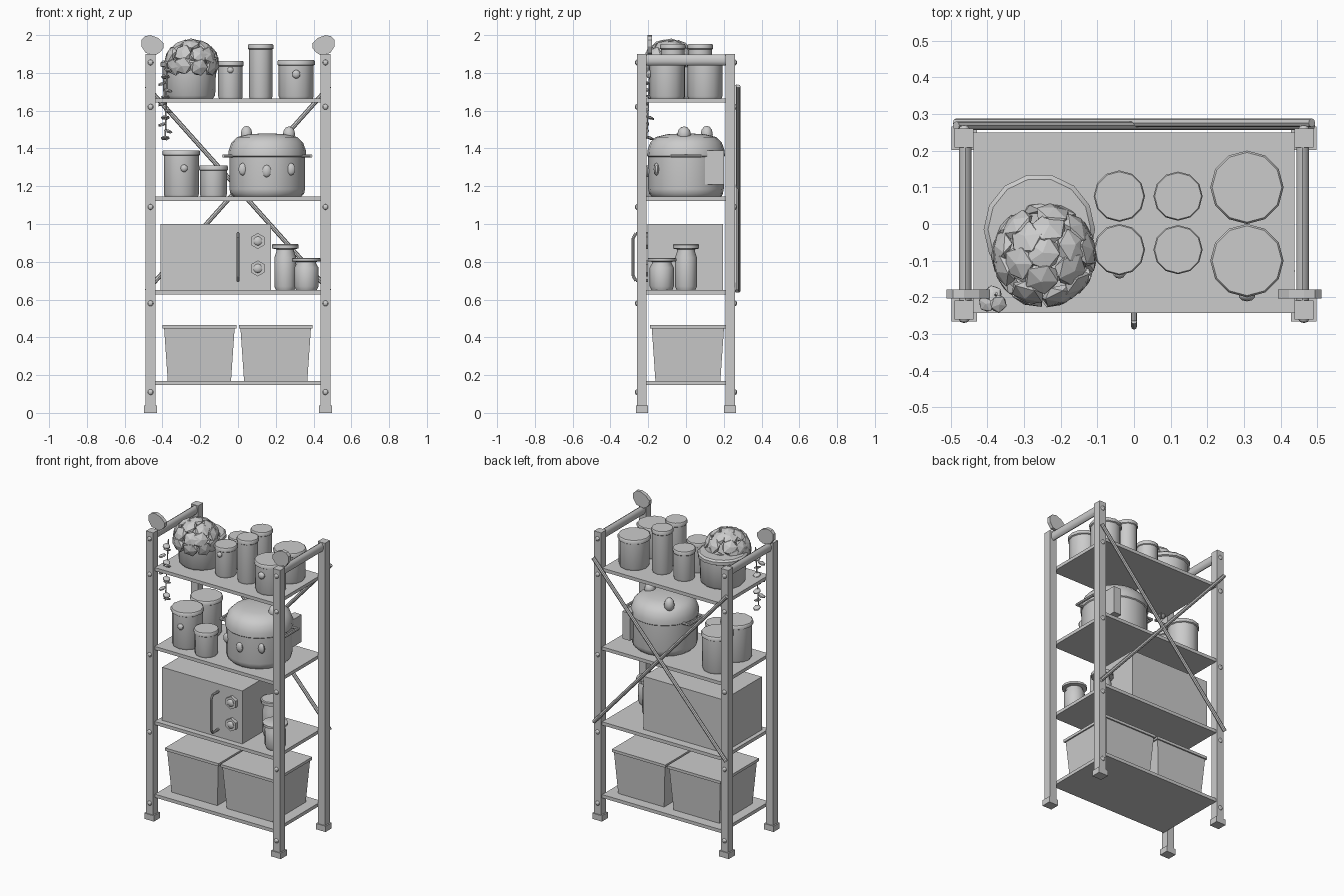
import bpy, bmesh, math, random
from mathutils import Vector, Matrix

if "Cube" in bpy.data.objects:
    bpy.data.objects.remove(bpy.data.objects["Cube"])

random.seed(4)


def finish(name, bm, smooth=False):
    bmesh.ops.recalc_face_normals(bm, faces=bm.faces)
    me = bpy.data.meshes.new(name)
    bm.to_mesh(me)
    bm.free()
    ob = bpy.data.objects.new(name, me)
    bpy.context.collection.objects.link(ob)
    if smooth:
        bpy.ops.object.select_all(action='DESELECT')
        ob.select_set(True)
        bpy.context.view_layer.objects.active = ob
        bpy.ops.object.shade_smooth_by_angle(angle=math.radians(40))
    return ob


def box(name, x0, x1, y0, y1, z0, z1, taper=0.0):
    """Box by its bounds; taper pulls the bottom in."""
    bm = bmesh.new()
    bmesh.ops.create_cube(bm, size=1)
    for v in bm.verts:
        c = v.co
        t = taper if c.z < 0 else 0
        c.x, c.y, c.z = ((x0 + x1) / 2 + c.x * (x1 - x0 - 2 * t),
                         (y0 + y1) / 2 + c.y * (y1 - y0 - 2 * t),
                         (z0 + z1) / 2 + c.z * (z1 - z0))
    return finish(name, bm)


def lathe(name, x, y, profile, n=12):
    """Closed turned form from (radius, z) points."""
    bm = bmesh.new()
    rings = [[bm.verts.new((x + r * math.cos(2 * math.pi * i / n),
                            y + r * math.sin(2 * math.pi * i / n), z))
              for i in range(n)] for r, z in profile]
    for a, b in zip(rings, rings[1:]):
        for i in range(n):
            j = (i + 1) % n
            bm.faces.new((a[i], a[j], b[j], b[i]))
    bm.faces.new(rings[0])
    bm.faces.new(rings[-1])
    return finish(name, bm, True)


def rod(name, a, b, r, n=8, sx=1.0):
    a, b = Vector(a), Vector(b)
    d = b - a
    m = (Matrix.Translation((a + b) / 2) @ Matrix.Diagonal((sx, 1, 1, 1)).to_4x4()
         @ d.to_track_quat('Z', 'Y').to_matrix().to_4x4())
    bm = bmesh.new()
    bmesh.ops.create_cone(bm, cap_ends=True, segments=n, radius1=r, radius2=r,
                          depth=d.length, matrix=m)
    return finish(name, bm, True)


def ball(name, loc, scale, n=10):
    bm = bmesh.new()
    bmesh.ops.create_uvsphere(bm, u_segments=n, v_segments=6, radius=1,
                              matrix=Matrix.Translation(loc) @ Matrix.Diagonal((*scale, 1)))
    return finish(name, bm, True)


def add_leaf(bm, loc, normal, r, thick):
    m = (Matrix.Translation(loc) @ Vector(normal).to_track_quat('Z', 'Y').to_matrix().to_4x4()
         @ Matrix.Diagonal((r, r, thick, 1)))
    bmesh.ops.create_icosphere(bm, subdivisions=1, radius=1, matrix=m)


# Posts, feet, rivets, side rails
PX, PY = 0.463, 0.234
for sx in (-1, 1):
    for sy in (-1, 1):
        x, y = sx * PX, sy * PY
        box("post", x - .026, x + .026, y - .026, y + .026, .03, 1.9)
        box("foot", x - .035, x + .035, y - .032, y + .032, 0, .038)
        for z in (.11, .58, 1.09, 1.62, 1.855):
            ball("rivet", (x, y + sy * .026, z), (.015, .01, .015), 8)
    rod("side_rail", (sx * .46, -.215, 1.868), (sx * .46, .215, 1.868), .03, 10, .6)
    # Rounded ear finial on each front post
    bm = bmesh.new()
    pts = [(.028, 1.895), (-.025, 1.905), (-.048, 1.94), (-.048, 1.975), (-.03, 1.994),
           (0, 2.0), (.04, 1.985), (.07, 1.955), (.068, 1.93), (.05, 1.908)]
    f = bm.faces.new([bm.verts.new((-sx * (px - PX), -.203, z)) for px, z in pts])
    g = bmesh.ops.extrude_face_region(bm, geom=[f])
    bmesh.ops.translate(bm, vec=(0, .024, 0),
                        verts=[v for v in g['geom'] if isinstance(v, bmesh.types.BMVert)])
    finish("post_ear", bm)
    # Rear cross brace
    yb = .272 + .004 * sx
    rod("cross_brace", (sx * .485, yb, 1.73), (-sx * .485, yb, .645), .012)

# Shelves
SHELF = (.17, .65, 1.145, 1.665)
for z in SHELF:
    box("shelf", -.437, .437, -.243, .25, z - .022, z)

# Storage bins
z = SHELF[0]
for x0 in (-.392, .012):
    box("bin", x0, x0 + .375, -.182, .202, z, .462, .02)
    box("bin_rim", x0 - .008, x0 + .383, -.19, .21, .447, .465)

# Oven with handle and dials
z = SHELF[1]
box("oven", -.41, .175, -.205, .195, z, 1.0)
pts = [(0, -.2, .95), (0, -.265, .95), (0, -.28, .925), (0, -.28, .725), (0, -.265, .70), (0, -.2, .70)]
for a, b in zip(pts, pts[1:]):
    rod("oven_handle", a, b, .008)
for dz in (.91, .765):
    rod("oven_dial", (.105, -.2, dz), (.105, -.226, dz), .042, 6)
    ball("dial_cap", (.105, -.226, dz), (.024, .012, .024))


def jar(name, x, y, r, z0, z1, n=12):
    """Straight canister with an overhanging lid."""
    lathe(name, x, y, [(r * .88, z0), (r * .93, z0 + .012), (r * .93, z1 - .028), (r, z1 - .024),
                       (r, z1 - .006), (r * .95, z1)], n)


# Spice jars with necks
for x, y, r, h in ((.25, 0, .058, .245), (.362, -.128, .064, .17)):
    lathe("spice_jar", x, y, [(r * .85, z), (r, z + .02), (r, z + h * .7), (r * .8, z + h * .84),
                              (r * .8, z + h * .88), (r * 1.2, z + h * .9),
                              (r * 1.2, z + h * .98), (r * 1.1, z + h)], 12)

# Cooking pot with dome lid, ears, handles and face buttons
z = SHELF[2]
cx = .155
lathe("pot_body", cx, 0, [(.18, z), (.195, z + .015), (.2, z + .04), (.2, z + .21), (.206, z + .215),
                          (.204, z + .245), (.19, z + .285), (.16, z + .315), (.1, z + .33),
                          (.03, z + .334)], 20)
ball("lid_ear_left", (.045, .11, 1.475), (.032, .032, .045))
ball("lid_ear_right", (.27, -.01, 1.475), (.034, .036, .042))
for s in (-1, 1):
    hx = cx + s * .23
    rod("pot_handle", (hx, -.08, 1.36), (hx, .08, 1.36), .009)
    for y in (-.075, .075):
        rod("handle_arm", (cx + s * .175, y, 1.36), (hx, y, 1.36), .009)
for bx, bz in ((.025, 1.29), (.152, 1.28), (.28, 1.29)):
    ball("pot_button", (bx, -math.sqrt(.2 ** 2 - (bx - cx) ** 2), bz), (.024, .015, .033))
box("pot_panel", .27, .325, .1, .2, 1.21, 1.39)

# Mid shelf canisters and cup
for y in (-.1, .1):
    jar("canister", -.3, y, .1, z, 1.39)
ball("canister_knob", (-.285, -.192, 1.295), (.02, .015, .02))
jar("cup", -.13, -.145, .076, z, 1.31)

# Top shelf canisters, two rows
z = SHELF[3]
for y in (-.07, .076):
    jar("small_canister", -.04, y, .07, z, 1.862)
    jar("tall_canister", .12, y, .067, z, 1.952)
for y in (-.1, .1):
    jar("large_canister", .308, y, .1, z, 1.867)
ball("canister_knob", (-.04, -.135, 1.815), (.017, .014, .017))
ball("canister_knob", (.308, -.195, 1.793), (.023, .016, .023))

# Planter
lathe("planter", -.258, -.015, [(.125, z), (.137, z + .015), (.142, z + .165), (.152, z + .17),
                                (.152, z + .19), (.14, z + .2)], 14)

# Leafy dome
bm = bmesh.new()
for tilt, count in ((0, 1), (35, 6), (65, 9), (98, 10)):
    for i in range(count):
        t = math.radians(tilt + random.uniform(-6, 6))
        a = 2 * math.pi * (i + random.uniform(-.2, .2)) / count + tilt
        d = Vector((math.sin(t) * math.cos(a), math.sin(t) * math.sin(a), math.cos(t)))
        loc = Vector((-.245 + d.x * .125, -.085 + d.y * .125, 1.855 + d.z * .105))
        add_leaf(bm, loc, d, .052, .022)
finish("plant_leaves", bm)

# Trailing vine
bm = bmesh.new()
for i in range(11):
    loc = (-.385 + .018 * math.sin(i * 2.1), -.208 + .018 * math.cos(i * 2.1), 1.455 + i * .036)
    add_leaf(bm, loc, (.4 * math.sin(i * 2.1), .4 * math.cos(i * 2.1), 1), .026, .009)
finish("vine_leaves", bm)
rod("vine_stem", (-.385, -.208, 1.45), (-.375, -.19, 1.85), .004, 6)
